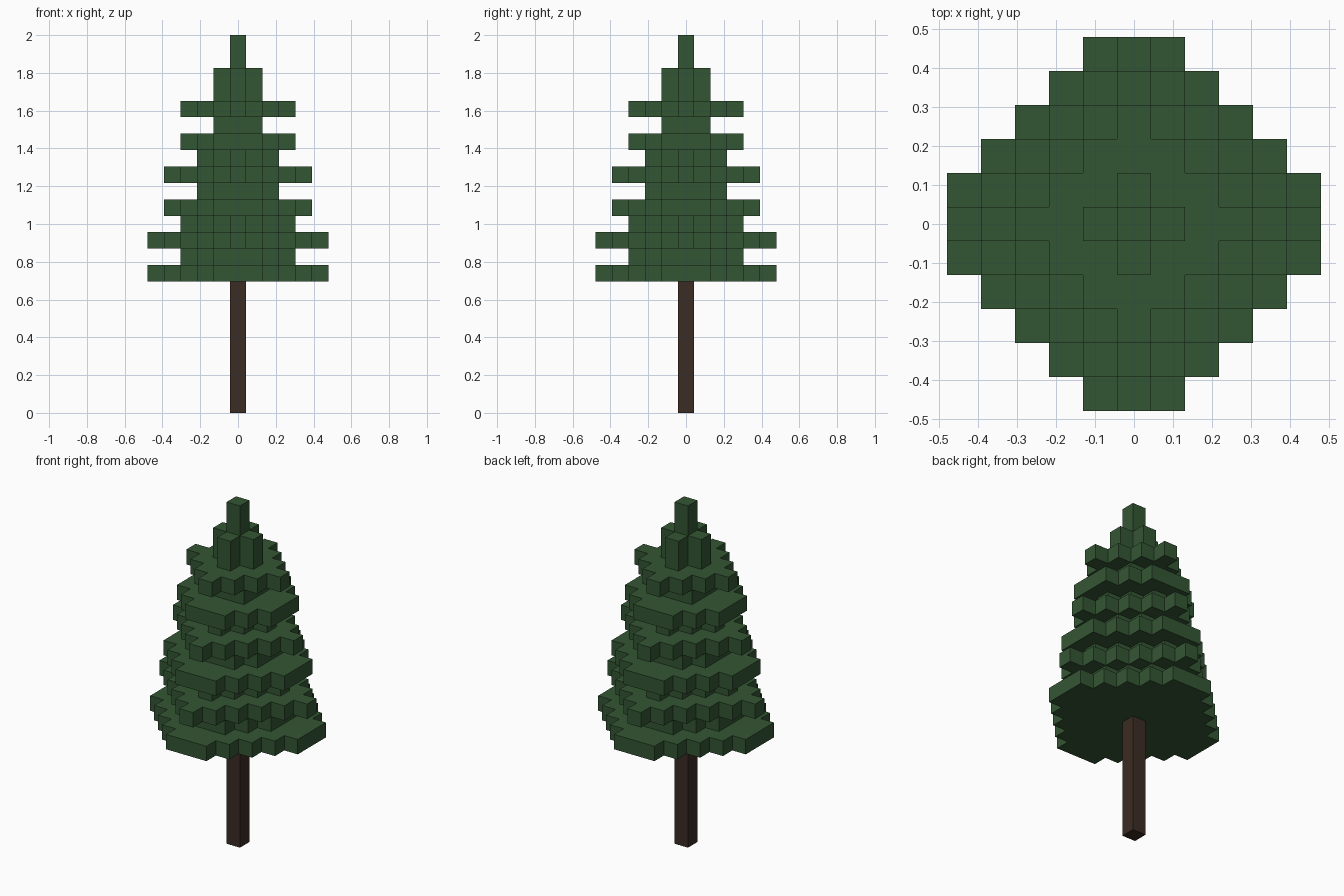
import bpy
import bmesh

cube = bpy.data.objects.get("Cube")
if cube:
    bpy.data.objects.remove(cube, do_unlink=True)

U = 2 / 23            # edge of one block
TRUNK_BLOCKS = 8


def make_material(name, rgb):
    mat = bpy.data.materials.new(name)
    mat.use_nodes = True
    colour = (*rgb, 1)
    mat.diffuse_color = colour
    bsdf = mat.node_tree.nodes["Principled BSDF"]
    bsdf.inputs["Base Color"].default_value = colour
    bsdf.inputs["Roughness"].default_value = 0.9
    return mat


def stepped_outline(reach, limit):
    """Outline of all blocks with |x|, |y| <= reach and |x| + |y| <= limit."""
    right = []
    last = None
    for row in range(reach, -reach - 1, -1):
        half = min(reach, limit - abs(row)) + 0.5
        if half != last:
            if last is not None:
                right.append((last, row + 0.5))
            right.append((half, row + 0.5))
            last = half
    right.append((last, -reach - 0.5))
    return right + [(-x, y) for x, y in reversed(right)]


def add_layer(bm, reach, limit, bottom, height):
    """Extrude one stepped slab, measured in blocks."""
    outline = stepped_outline(reach, limit)
    base = bm.faces.new([bm.verts.new((x * U, y * U, bottom * U)) for x, y in outline])
    top = bmesh.ops.extrude_face_region(bm, geom=[base], use_keep_orig=True)
    verts = [g for g in top["geom"] if isinstance(g, bmesh.types.BMVert)]
    bmesh.ops.translate(bm, verts=verts, vec=(0, 0, height * U))


def make_part(name, layers, mat):
    bm = bmesh.new()
    for layer in layers:
        add_layer(bm, *layer)
    bmesh.ops.recalc_face_normals(bm, faces=bm.faces)
    mesh = bpy.data.meshes.new(name)
    bm.to_mesh(mesh)
    bm.free()
    mesh.materials.append(mat)
    obj = bpy.data.objects.new(name, mesh)
    bpy.context.collection.objects.link(obj)


bark = make_material("dark brown bark", (0.045, 0.025, 0.017))
needles = make_material("dark green needles", (0.034, 0.092, 0.034))

# Trunk: one block wide
make_part("trunk", [(0, 0, 0, TRUNK_BLOCKS)], bark)

# Branches: three tiers, each a broad slab, a core, a pointed slab and a core
layers = []
z = TRUNK_BLOCKS
for reach in (5, 4, 3):
    core = reach - 2
    layers += [(reach, reach + 1, z, 1), (core, core + 1, z + 1, 1), (reach, reach, z + 2, 1)]
    core_height = 2 if reach == 3 else 1
    layers.append((core, core, z + 3, core_height))
    z += 3 + core_height

# Tip: a single column
layers.append((0, 0, z, 2))
make_part("foliage", layers, needles)
